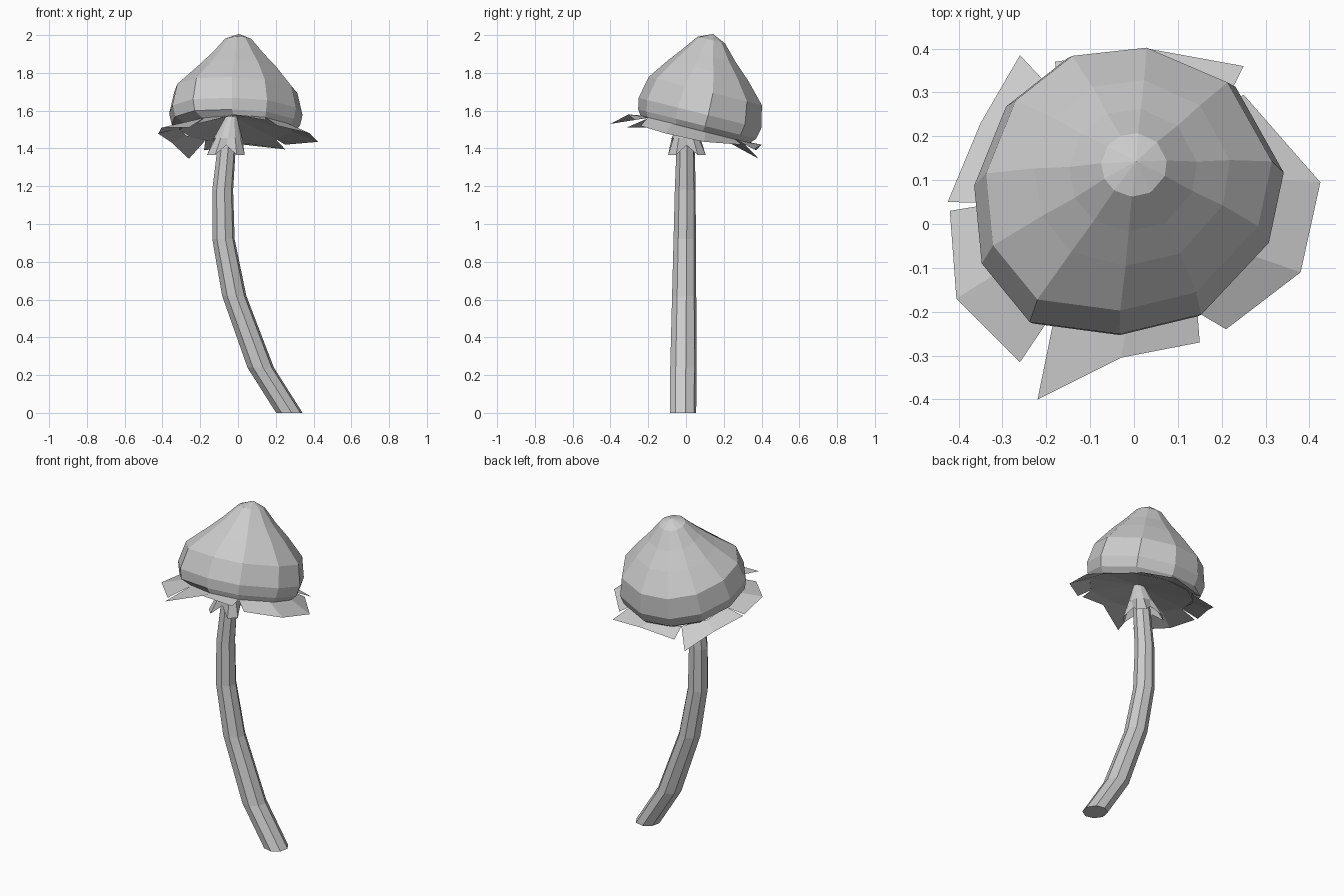
import bpy, bmesh
from math import sin, cos, radians
from mathutils import Matrix, Vector

cube = bpy.data.objects.get("Cube")
if cube:
    bpy.data.objects.remove(cube)

grey = bpy.data.materials.new("plain grey")
grey.use_nodes = True
colour = (0.6, 0.6, 0.6, 1)
grey.diffuse_color = colour
grey.node_tree.nodes["Principled BSDF"].inputs["Base Color"].default_value = colour


def finish(name, bm):
    bmesh.ops.recalc_face_normals(bm, faces=bm.faces)
    mesh = bpy.data.meshes.new(name)
    bm.to_mesh(mesh)
    bm.free()
    mesh.materials.append(grey)
    obj = bpy.data.objects.new(name, mesh)
    bpy.context.collection.objects.link(obj)


def polar(radius, degrees, height=0):
    a = radians(degrees)
    return Vector((radius * cos(a), radius * sin(a), height))


def ring(bm, centre, radius, sides, start=0):
    """One horizontal ring of vertices."""
    return [bm.verts.new(Vector(centre) + polar(radius, start + 360 * i / sides))
            for i in range(sides)]


def bridge(bm, low, high):
    n = len(low)
    for i in range(n):
        j = (i + 1) % n
        bm.faces.new((low[i], low[j], high[j], high[i]))


def fan(bm, loop, point):
    tip = bm.verts.new(point)
    for i, v in enumerate(loop):
        bm.faces.new((v, loop[(i + 1) % len(loop)], tip))


# Curved stem: centre x, height, radius
bm = bmesh.new()
path = [(.272, 0, .071), (.12, .24, .071), (-.02, .62, .065), (-.077, .92, .06),
        (-.081, 1.18, .056), (-.057, 1.44, .048), (-.035, 1.56, .03)]
rings = [ring(bm, (x, -.016 + .01 * z, z), r, 8, 10) for x, z, r in path]
for a, b in zip(rings, rings[1:]):
    bridge(bm, a, b)
bm.faces.new(rings[0])
bm.faces.new(rings[-1])
finish("stem", bm)

# Collar of four notched flaps round the top of the stem
bm = bmesh.new()
top = ring(bm, (-.035, 0, 1.57), .03, 12, -90)
mid = ring(bm, (-.053, 0, 1.455), .076, 12, -90)
edge = ring(bm, (-.064, .005, 1.365), .115, 12, -90)
for v in edge[::3]:
    v.co = v.co.lerp(Vector((-.06, 0, 1.49)), .42)
bridge(bm, mid, top)
bridge(bm, edge, mid)
finish("collar", bm)

# Tilted, slightly uneven cap with a gill cone underneath
tilt = Matrix.Translation((-.01, .055, 1.53)) @ Matrix.Rotation(radians(-14), 4, 'X')
outline = [(83, 1.01), (114, 1.03), (144, 1.03), (177, 1.05), (206, 1.11), (233, 1.12),
           (266, .98), (300, .97), (340, 1.0), (368, 1.05), (406, 1.03)]
# radius, height, shift in y, unevenness
profile = [(.3, -.03, 0, .3), (.325, 0, 0, 1), (.338, .06, 0, 1), (.312, .18, 0, 1),
           (.22, .29, -.01, .4), (.145, .368, -.022, .2), (.075, .45, -.03, 0)]
bm = bmesh.new()
rings = []
for r, h, dy, uneven in profile:
    shift = Vector((.01 * (1 - uneven), dy, 0))
    rings.append([bm.verts.new(tilt @ (polar(r * (1 + uneven * (k - 1)), a, h) + shift))
                  for a, k in outline])
for a, b in zip(rings, rings[1:]):
    bridge(bm, a, b)
fan(bm, rings[-1], tilt @ Vector((.015, -.03, .483)))
fan(bm, rings[0], (-.03, 0, 1.57))
finish("cap", bm)

# Torn veil hanging from the rim: root angles at both splits, then the outer points
flaps = {
    "back_right_flap": (180, 123, [(-.425, .05, 1.48), (-.35, .23, 1.43),
                                   (-.26, .385, 1.345)]),
    "back_flap": (123, 46, [(-.18, .37, 1.39), (.03, .40, 1.42), (.25, .36, 1.395)]),
    "left_flap": (46, -59, [(.25, .295, 1.42), (.425, .095, 1.435), (.38, -.11, 1.48),
                            (.21, -.24, 1.52)]),
    "front_flap": (-59, -124, [(.15, -.27, 1.55), (-.03, -.305, 1.58),
                               (-.22, -.40, 1.53)]),
    "front_right_flap": (-124, -180, [(-.26, -.315, 1.51), (-.405, -.17, 1.51),
                                      (-.42, .03, 1.48)]),
}
for name, (start, end, tips) in flaps.items():
    bm = bmesh.new()
    outer = [bm.verts.new(p) for p in tips]
    last = len(tips) - 1
    inner = [bm.verts.new(tilt @ polar(.3, start + (end - start) * i / last, -.028))
             for i in range(last + 1)]
    for i in range(last):
        bm.faces.new((inner[i], inner[i + 1], outer[i + 1], outer[i]))
    finish(name, bm)
